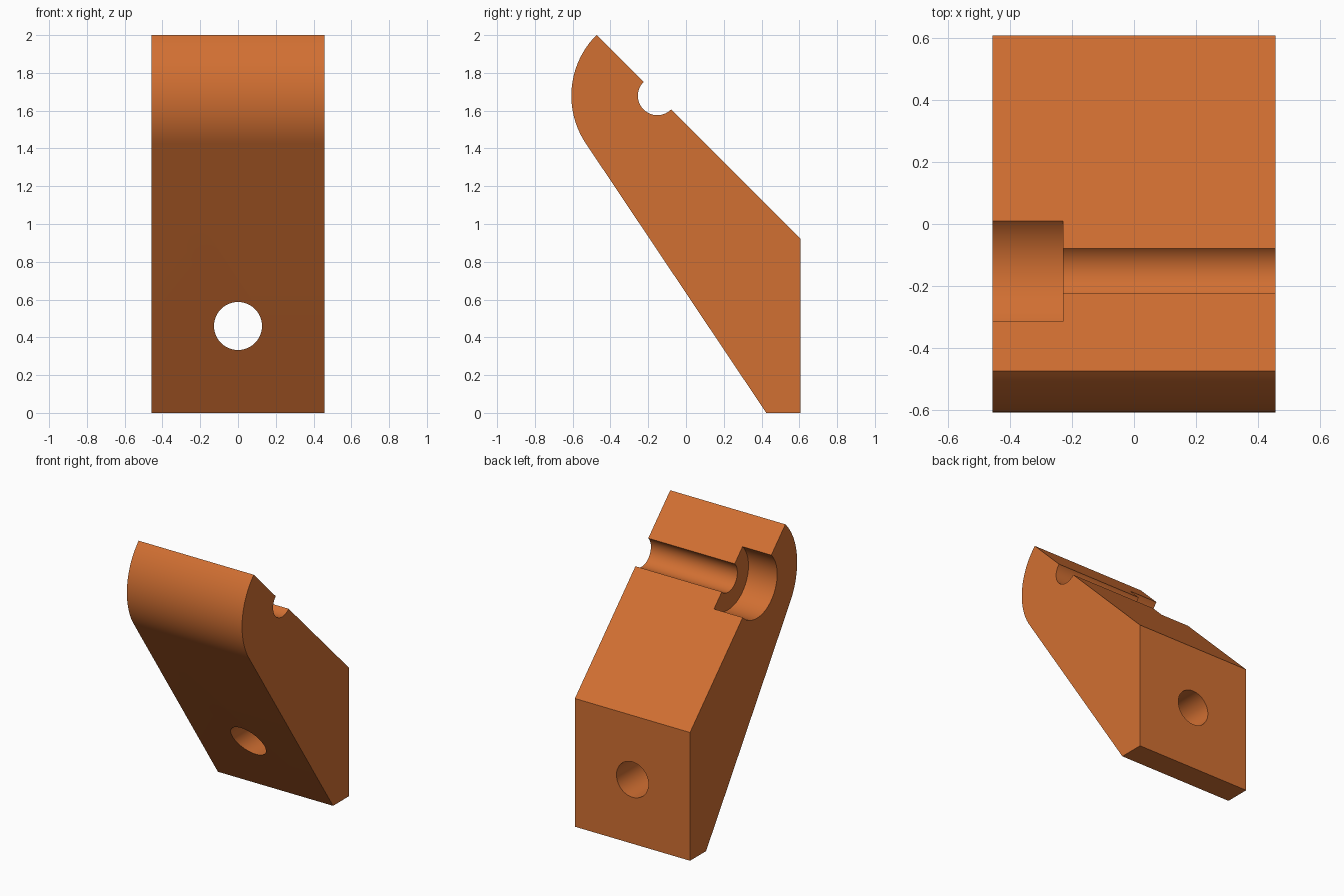
import bpy, bmesh, math
from mathutils import Matrix

if "Cube" in bpy.data.objects:
    bpy.data.objects.remove(bpy.data.objects["Cube"])

HALF_W = 0.457
CY, CZ, R = -0.152, 1.679, 0.455   # shared centre of the rounded nose and pin groove

orange = bpy.data.materials.new("burnt orange")
orange.diffuse_color = (0.64, 0.16, 0.032, 1)
orange.use_nodes = True
orange.node_tree.nodes["Principled BSDF"].inputs["Base Color"].default_value = orange.diffuse_color


def new_object(name, bm):
    bmesh.ops.recalc_face_normals(bm, faces=bm.faces)
    mesh = bpy.data.meshes.new(name)
    bm.to_mesh(mesh)
    bm.free()
    mesh.materials.append(orange)
    obj = bpy.data.objects.new(name, mesh)
    bpy.context.collection.objects.link(obj)
    return obj


def cylinder(name, radius, start, end, axis, a, b):
    """Cylinder from start to end along 'X' (a=y, b=z) or 'Y' (a=x, b=z)."""
    bm = bmesh.new()
    bmesh.ops.create_cone(bm, cap_ends=True, segments=64, radius1=radius,
                          radius2=radius, depth=end - start)
    mid = (start + end) / 2
    if axis == 'X':
        place = Matrix.Translation((mid, a, b)) @ Matrix.Rotation(math.pi / 2, 4, 'Y')
    else:
        place = Matrix.Translation((a, mid, b)) @ Matrix.Rotation(math.pi / 2, 4, 'X')
    # half-step spin keeps vertices off the sloped face
    spin = Matrix.Rotation(math.pi / 64, 4, 'Z')
    bmesh.ops.transform(bm, matrix=place @ spin, verts=bm.verts)
    return new_object(name, bm)


# Body: side profile with a rounded nose, extruded across the width
profile = [(0.425, 0), (0.607, 0), (0.607, 0.92)]
for i in range(33):
    t = math.radians(135 + (213.9 - 135) * i / 32)
    profile.append((CY + R * math.cos(t), CZ + R * math.sin(t)))
bm = bmesh.new()
face = bm.faces.new([bm.verts.new((-HALF_W, y, z)) for y, z in profile])
ext = bmesh.ops.extrude_face_region(bm, geom=[face])
verts = [v for v in ext["geom"] if isinstance(v, bmesh.types.BMVert)]
bmesh.ops.translate(bm, vec=(2 * HALF_W, 0, 0), verts=verts)
body = new_object("bracket_body", bm)

# Pin groove, wider head recess and mounting hole
cutters = [
    cylinder("pin_groove_cutter", 0.103, -0.6, 0.6, 'X', CY, CZ),
    cylinder("head_recess_cutter", 0.229, -0.6, -0.229, 'X', CY, CZ),
    cylinder("mounting_hole_cutter", 0.127, -1, 1, 'Y', 0, 0.46),
]
for cutter in cutters:
    cutter.hide_render = True
    mod = body.modifiers.new(cutter.name, 'BOOLEAN')
    mod.operation = 'DIFFERENCE'
    mod.solver = 'EXACT'
    mod.object = cutter

bpy.context.view_layer.objects.active = body
body.select_set(True)
for cutter in cutters:
    bpy.ops.object.modifier_apply(modifier=cutter.name)
    bpy.data.objects.remove(cutter)
bpy.ops.object.shade_smooth_by_angle(angle=math.radians(25))
